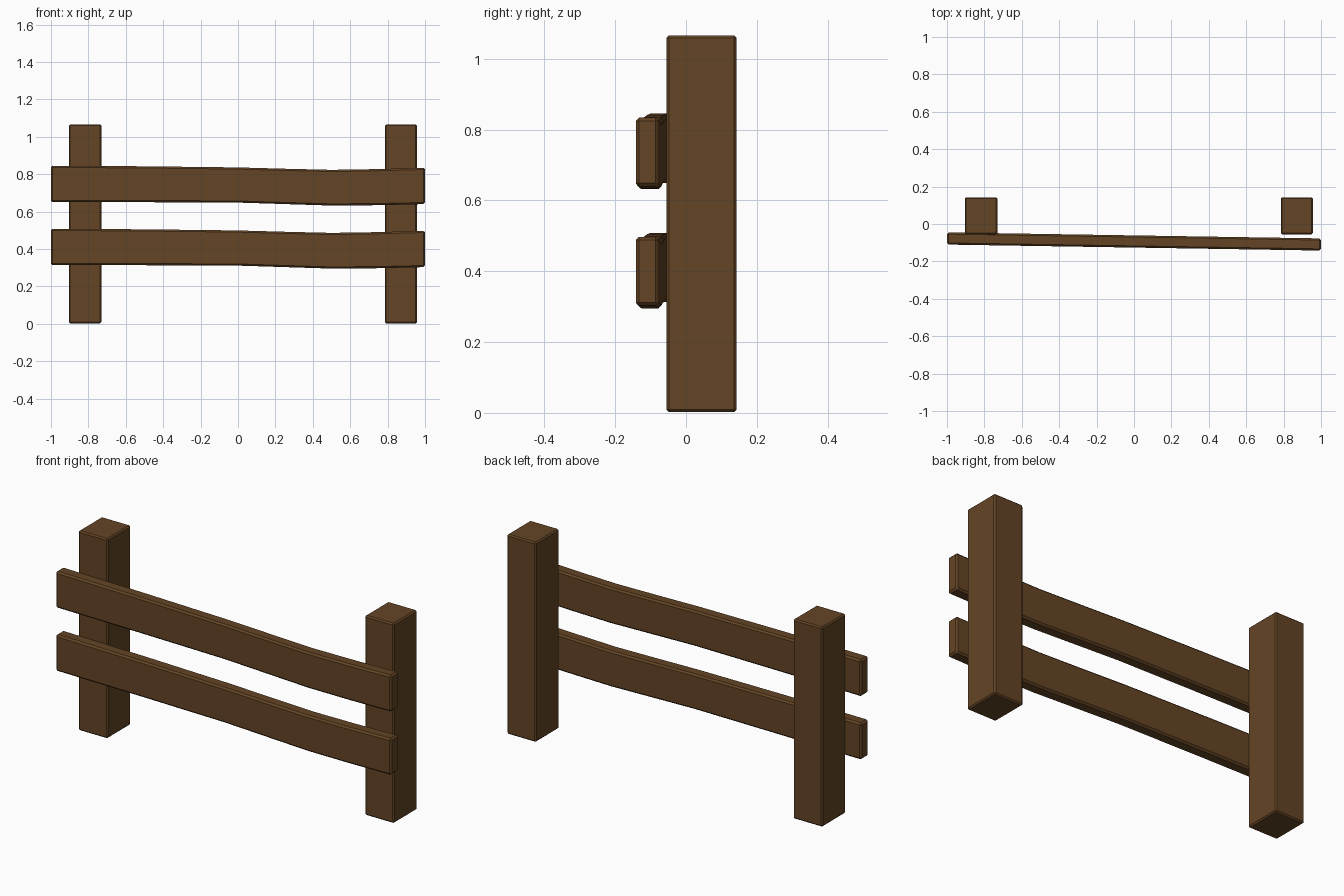
import bpy
import bmesh

if "Cube" in bpy.data.objects:
    bpy.data.objects.remove(bpy.data.objects["Cube"])

wood = bpy.data.materials.new("brown_wood")
wood.diffuse_color = (0.127, 0.058, 0.018, 1)
wood.use_nodes = True
wood.node_tree.nodes["Principled BSDF"].inputs["Base Color"].default_value = wood.diffuse_color


def beam(name, sections, bevel):
    """Loft rectangular sections (four corners each), cap the ends, chamfer the edges."""
    bm = bmesh.new()
    rings = [[bm.verts.new(p) for p in s] for s in sections]
    for a, b in zip(rings, rings[1:]):
        for i in range(4):
            j = (i + 1) % 4
            bm.faces.new((a[i], a[j], b[j], b[i]))
    bm.faces.new(rings[0])
    bm.faces.new(rings[-1])
    bmesh.ops.recalc_face_normals(bm, faces=bm.faces)
    mesh = bpy.data.meshes.new(name)
    bm.to_mesh(mesh)
    bm.free()
    mesh.materials.append(wood)
    obj = bpy.data.objects.new(name, mesh)
    bpy.context.collection.objects.link(obj)
    mod = obj.modifiers.new("chamfer", 'BEVEL')
    mod.width = bevel
    mod.segments = 1
    mod.limit_method = 'ANGLE'
    return obj


# Upright posts
for name, x0, x1 in (("left_post", -0.904, -0.731), ("right_post", 0.785, 0.957)):
    ring = [(x0, -0.055), (x1, -0.055), (x1, 0.143), (x0, 0.143)]
    beam(name, [[(x, y, z) for x, y in ring] for z in (0.002, 1.066)], 0.007)

# Warped rails: x, bottom z, top z; the rails drift forward towards the right
profile = [(-1.0, 0.650, 0.845), (-0.5, 0.650, 0.842), (0.0, 0.648, 0.836),
           (0.25, 0.640, 0.829), (0.5, 0.632, 0.823), (0.75, 0.634, 0.827),
           (1.0, 0.640, 0.834)]
for name, drop in (("upper_rail", 0.0), ("lower_rail", 0.337)):
    sections = []
    for x, lo, hi in profile:
        back = -0.061 - 0.016 * x
        front = back - 0.065
        sections.append([(x, front, lo - drop), (x, back, lo - drop),
                         (x, back, hi - drop), (x, front, hi - drop)])
    beam(name, sections, 0.009)
